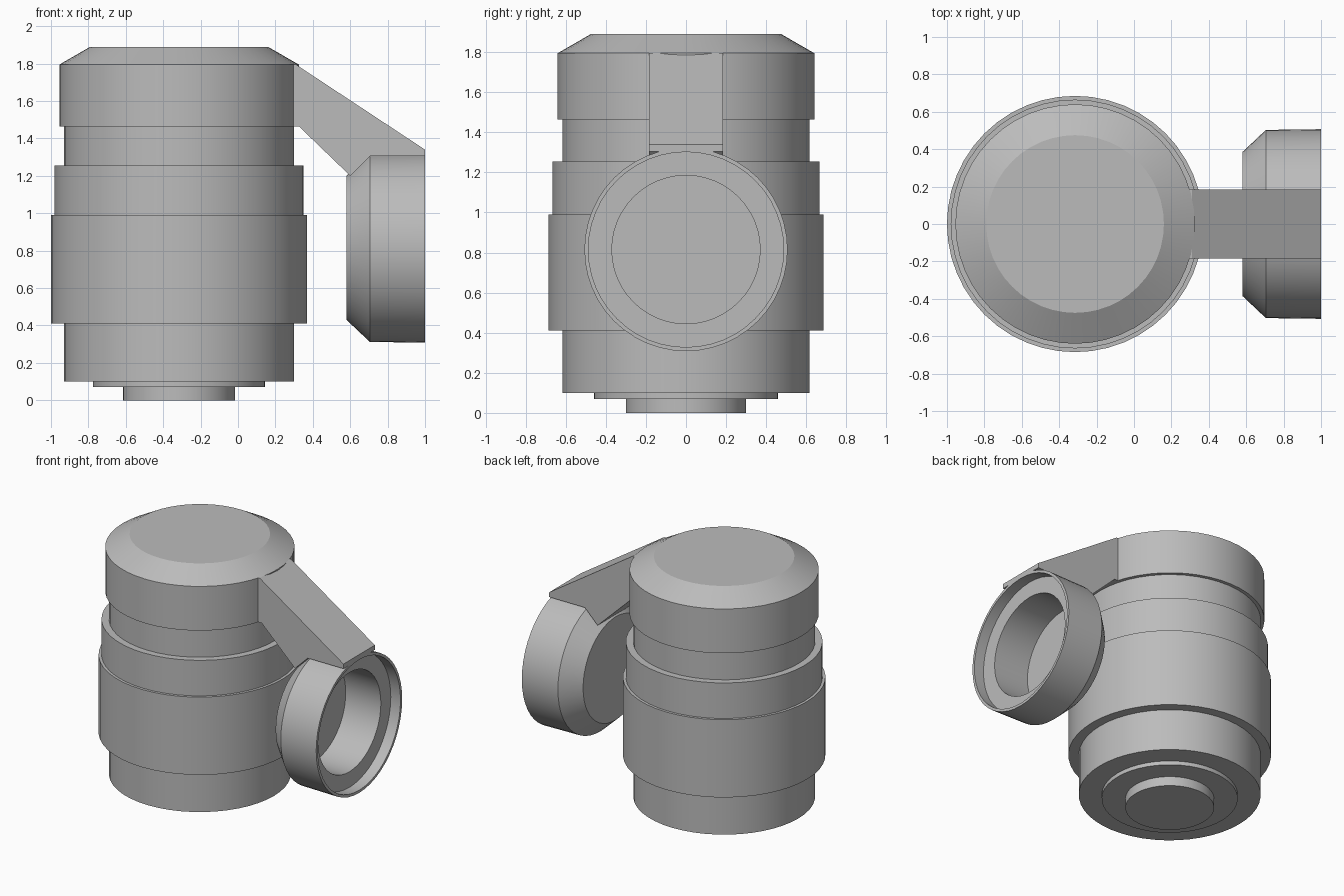
import bpy, bmesh, math
from mathutils import Matrix

cube = bpy.data.objects.get("Cube")
if cube:
    bpy.data.objects.remove(cube, do_unlink=True)

grey = bpy.data.materials.new("plain_grey")
grey.use_nodes = True
colour = (0.5, 0.5, 0.5, 1)
grey.diffuse_color = colour
grey.node_tree.nodes["Principled BSDF"].inputs["Base Color"].default_value = colour

BODY_X = -0.315
CUP_Z = 0.815
ARM_HALF = 0.185


def finish(name, bm, smooth=True):
    bmesh.ops.recalc_face_normals(bm, faces=bm.faces)
    mesh = bpy.data.meshes.new(name)
    bm.to_mesh(mesh)
    bm.free()
    mesh.materials.append(grey)
    obj = bpy.data.objects.new(name, mesh)
    bpy.context.collection.objects.link(obj)
    if smooth:
        bpy.ops.object.select_all(action="DESELECT")
        obj.select_set(True)
        bpy.context.view_layer.objects.active = obj
        bpy.ops.object.shade_smooth_by_angle(angle=math.radians(25))
    return obj


def lathe(name, profile, matrix, sides=48):
    """Turn (radius, height) points about z; both ends are capped flat."""
    bm = bmesh.new()
    rings = []
    for r, h in profile:
        rings.append([bm.verts.new((r * math.cos(a), r * math.sin(a), h))
                      for a in (math.tau * i / sides for i in range(sides))])
    for low, high in zip(rings, rings[1:]):
        for i in range(sides):
            j = (i + 1) % sides
            bm.faces.new((low[i], low[j], high[j], high[i]))
    bm.faces.new(rings[0])
    bm.faces.new(rings[-1])
    bm.transform(matrix)
    return finish(name, bm)


# Stepped canister: each section is (name, radius, bottom, top)
upright = Matrix.Translation((BODY_X, 0, 0))
for name, r, low, high in (
        ("base_plug", 0.30, 0, 0.08),
        ("base_disc", 0.46, 0.07, 0.11),
        ("lower_body", 0.615, 0.10, 0.41),
        ("wide_band", 0.685, 0.41, 0.99),
        ("upper_band", 0.665, 0.98, 1.255),
        ("neck", 0.615, 1.25, 1.47)):
    lathe(name, [(r, low), (r, high)], upright)

# Cap with a sloping shoulder
lathe("cap", [(0.64, 1.465), (0.64, 1.795), (0.475, 1.89)], upright)

# Hollow cup, opening towards +x
sideways = Matrix.Translation((0, 0, CUP_Z)) @ Matrix.Rotation(math.pi / 2, 4, "Y")
lathe("cup", [(0.385, 0.58), (0.503, 0.705), (0.507, 1.0), (0.487, 1.0),
              (0.487, 0.92), (0.37, 0.92), (0.37, 0.63)], sideways)

# Sloping arm from the cap down to the cup
bm = bmesh.new()
outline = [(0.20, 1.795), (0.31, 1.795), (1.0, 1.34), (1.0, 1.305),
           (0.705, 1.305), (0.60, 1.20), (0.325, 1.465), (0.20, 1.465)]
side = bm.faces.new([bm.verts.new((x, -ARM_HALF, z)) for x, z in outline])
swept = bmesh.ops.extrude_face_region(bm, geom=[side])
bmesh.ops.translate(bm, vec=(0, 2 * ARM_HALF, 0),
                    verts=[v for v in swept["geom"] if isinstance(v, bmesh.types.BMVert)])
finish("arm", bm, smooth=False)
